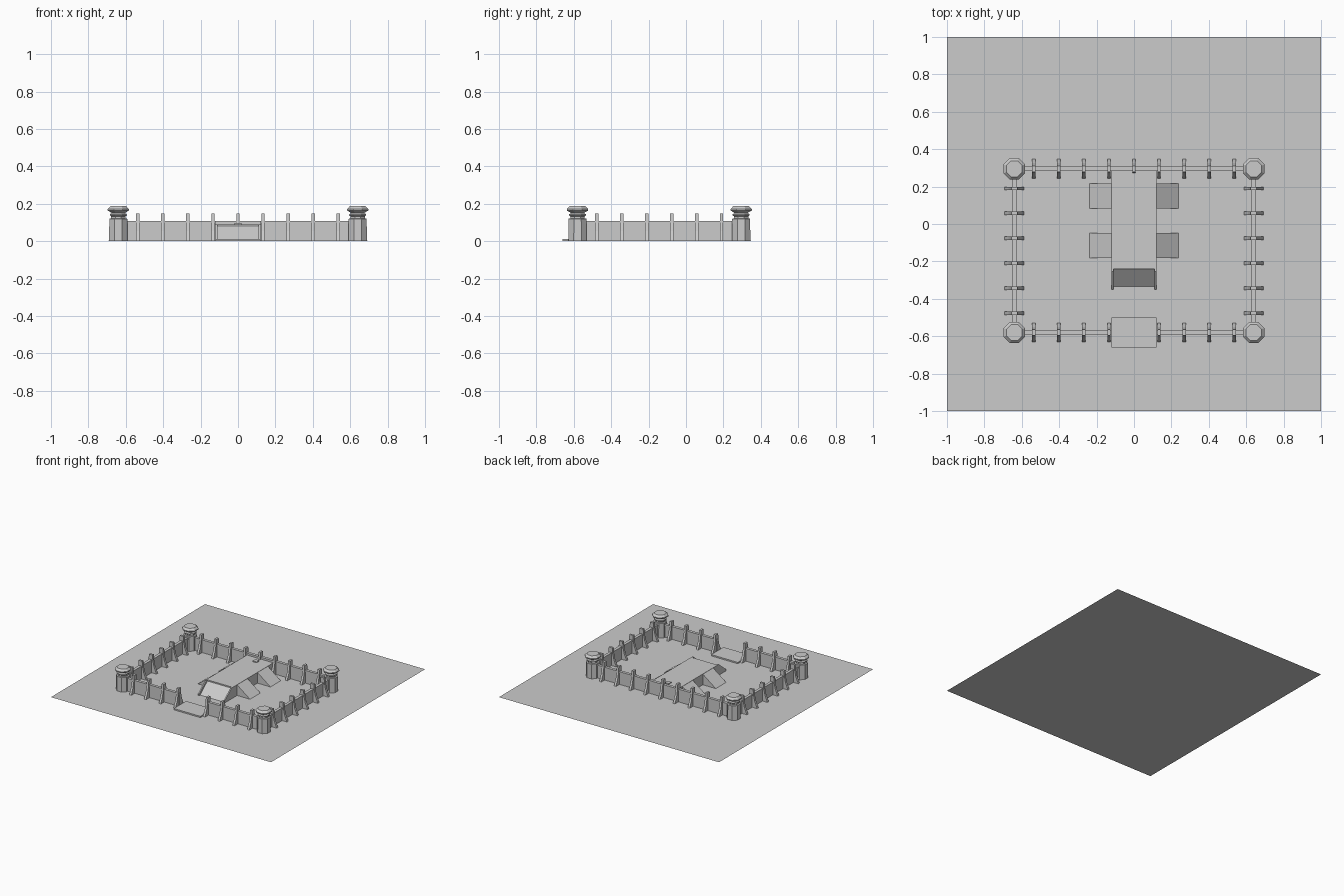
import bpy
import bmesh
from math import pi
from mathutils import Matrix, Vector

old = bpy.data.objects.get("Cube")
if old:
    bpy.data.objects.remove(old, do_unlink=True)

stone = bpy.data.materials.new("stone_grey")
stone.use_nodes = True
stone.diffuse_color = (0.6, 0.6, 0.6, 1)
stone.node_tree.nodes["Principled BSDF"].inputs["Base Color"].default_value = (0.6, 0.6, 0.6, 1)

BASE = 0.001
SIDE, FRONT, BACK = 0.64, -0.58, 0.295
GATE = 0.12


def finish(name, bm):
    bmesh.ops.recalc_face_normals(bm, faces=bm.faces)
    mesh = bpy.data.meshes.new(name)
    bm.to_mesh(mesh)
    bm.free()
    mesh.materials.append(stone)
    obj = bpy.data.objects.new(name, mesh)
    bpy.context.collection.objects.link(obj)
    return obj


def box(name, x0, x1, y0, y1, z0, z1):
    bm = bmesh.new()
    bmesh.ops.create_cube(bm, size=1)
    bmesh.ops.scale(bm, vec=(x1 - x0, y1 - y0, z1 - z0), verts=bm.verts)
    bmesh.ops.translate(bm, vec=((x0 + x1) / 2, (y0 + y1) / 2, (z0 + z1) / 2), verts=bm.verts)
    return finish(name, bm)


def prism(name, profile, width, place, turn=0):
    """Extrude a (y, z) profile along x, turn it about z and move it into place."""
    bm = bmesh.new()
    face = bm.faces.new([bm.verts.new((-width / 2, y, z)) for y, z in profile])
    out = bmesh.ops.extrude_face_region(bm, geom=[face])
    moved = [v for v in out["geom"] if isinstance(v, bmesh.types.BMVert)]
    bmesh.ops.translate(bm, vec=(width, 0, 0), verts=moved)
    bm.transform(Matrix.Translation(Vector(place)) @ Matrix.Rotation(turn, 4, "Z"))
    return finish(name, bm)


def tower(name, x, y):
    """Eight-sided lathe of a radius and height profile."""
    rings = [(0.053, BASE), (0.052, 0.12), (0.041, 0.122), (0.041, 0.132), (0.049, 0.138),
             (0.049, 0.144), (0.038, 0.15), (0.044, 0.155), (0.062, 0.164),
             (0.062, 0.171), (0.046, 0.187)]
    bm = bmesh.new()
    loops = []
    for radius, z in rings:
        spot = Vector((radius, 0, 0))
        loops.append([bm.verts.new(Matrix.Rotation((k + 0.5) * pi / 4, 3, "Z") @ spot
                                   + Vector((x, y, z))) for k in range(8)])
    for low, high in zip(loops, loops[1:]):
        for k in range(8):
            n = (k + 1) % 8
            bm.faces.new((low[k], low[n], high[n], high[k]))
    bm.faces.new(loops[0])
    bm.faces.new(loops[-1])
    finish(name, bm)


# Ground sheet
bm = bmesh.new()
bmesh.ops.create_grid(bm, x_segments=1, y_segments=1, size=1)
finish("ground", bm)

# Corner towers
for x, side in ((-SIDE, "right"), (SIDE, "left")):
    for y, end in ((FRONT, "front"), (BACK, "back")):
        tower(f"{end}_{side}_tower", x, y)

# Walls with a slightly wider coping rail
runs = [("back_wall", -SIDE, SIDE, BACK, BACK),
        ("front_right_wall", -SIDE, -GATE, FRONT, FRONT),
        ("front_left_wall", GATE, SIDE, FRONT, FRONT),
        ("right_wall", -SIDE, -SIDE, FRONT, BACK),
        ("left_wall", SIDE, SIDE, FRONT, BACK)]
for name, x0, x1, y0, y1 in runs:
    for part, half, z0, z1 in (("", 0.008, BASE, 0.095), ("_rail", 0.012, 0.095, 0.108)):
        dx, dy = (0, half) if y0 == y1 else (half, 0)
        box(name + part, x0 - dx, x1 + dx, y0 - dy, y1 + dy, z0, z1)

# Flared buttresses rising above the walls
half = [(0.052, BASE), (0.047, 0.015), (0.03, 0.055), (0.02, 0.1), (0.016, 0.148)]
fin = half + [(-y, z) for y, z in reversed(half)]
for i in range(-4, 5):
    x = i * 0.134
    prism("back_buttress", fin, 0.018, (x, BACK, 0))
    if i:
        prism("front_buttress", fin, 0.018, (x, FRONT, 0))
for i in range(6):
    y = 0.19 - i * 0.1335
    for x in (-SIDE, SIDE):
        prism("side_buttress", fin, 0.018, (x, y, 0), pi / 2)

# Gate threshold slab
box("gate_slab", -GATE, GATE, -0.66, -0.5, BASE, 0.012)

# Central raised platform, with a front ramp held between cheeks
box("platform", -GATE, GATE, -0.24, BACK, BASE, 0.09)
prism("front_ramp", [(-0.24, BASE), (-0.24, 0.08), (-0.335, BASE)], 2 * GATE - 0.02, (0, 0, 0))
for x in (-GATE + 0.005, GATE - 0.005):
    prism("ramp_cheek", [(-0.24, BASE), (-0.24, 0.09), (-0.255, 0.09), (-0.35, 0.012), (-0.35, BASE)],
          0.01, (x, 0, 0))

# Side ramps falling away from the platform
wedge = [(-GATE, BASE), (-GATE, 0.088), (-0.237, BASE)]
for y in (0.15, -0.115):
    for turn in (pi / 2, -pi / 2):
        prism("side_ramp", wedge, 0.135, (0, y, 0), turn)

# Small post at the head of the platform
box("platform_post", -0.018, 0.018, 0.215, 0.25, 0.088, 0.097)
